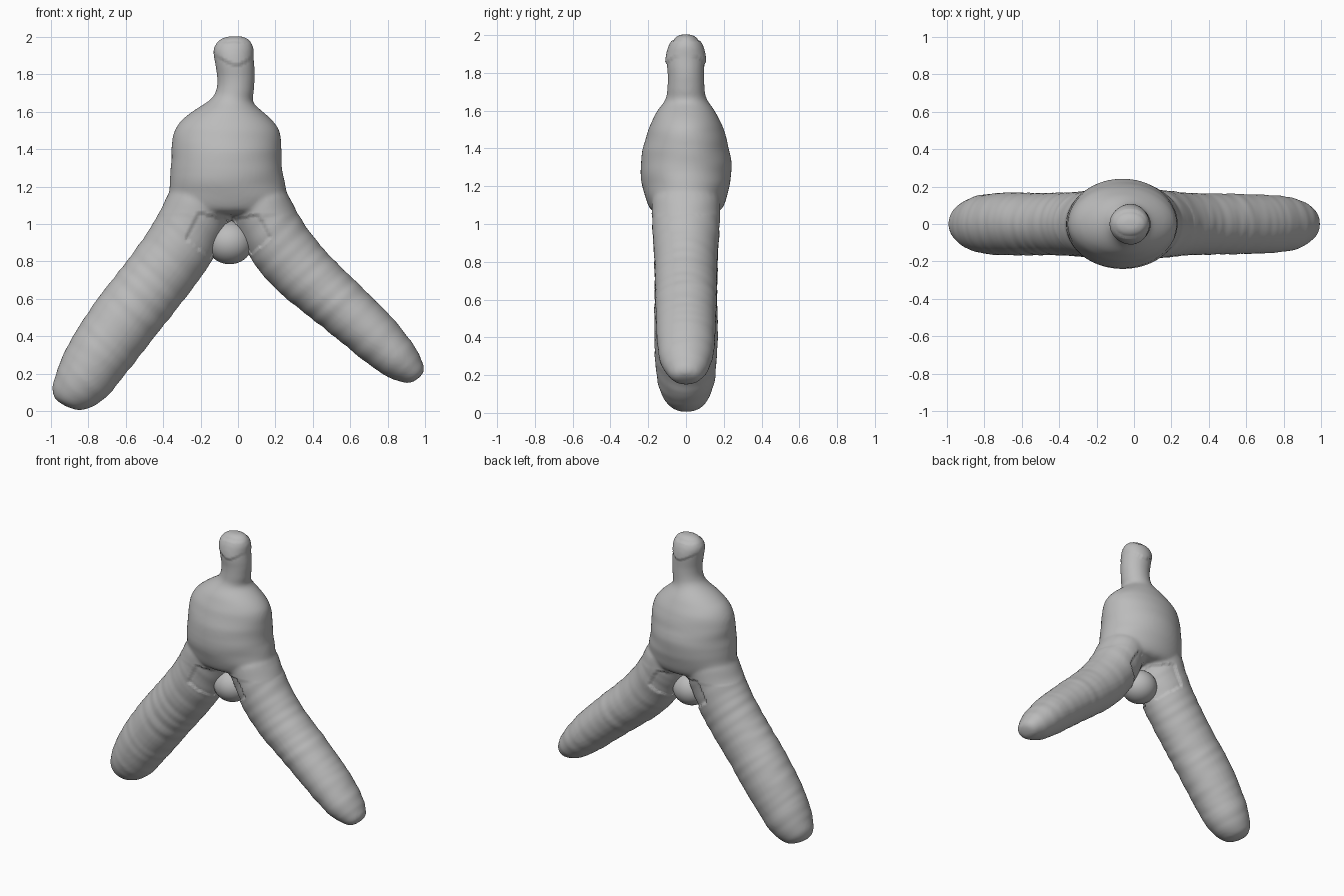
import bpy, bmesh, math
from mathutils import Vector, noise

if "Cube" in bpy.data.objects:
    bpy.data.objects.remove(bpy.data.objects["Cube"])

clay = bpy.data.materials.new("grey_clay")
clay.diffuse_color = (0.5, 0.5, 0.5, 1)
clay.use_nodes = True
clay.node_tree.nodes["Principled BSDF"].inputs["Base Color"].default_value = clay.diffuse_color
SIDES = 24


def loft(bm, rows):
    """Closed tube; each row is left x, left z, right x, right z, half depth."""
    rings = []
    for x0, z0, x1, z1, d in rows:
        a, b = Vector((x0, 0, z0)), Vector((x1, 0, z1))
        ring = []
        for i in range(SIDES):
            t = 2 * math.pi * i / SIDES
            p = (a + b) / 2 + (b - a) / 2 * math.cos(t)
            p.y = d * math.sin(t)
            ring.append(bm.verts.new(p))
        rings.append(ring)
    for r, s in zip(rings, rings[1:]):
        for i in range(SIDES):
            j = (i + 1) % SIDES
            bm.faces.new((r[i], r[j], s[j], s[i]))
    bm.faces.new(rings[0])
    bm.faces.new(rings[-1])


def level(z, x0, x1, d):
    return (x0, z, x1, z, d)


bm = bmesh.new()
# Torso, neck and head
loft(bm, [
    level(2.005, -0.06, 0.03, 0.035), level(1.985, -0.11, 0.07, 0.065),
    level(1.94, -0.134, 0.088, 0.088), level(1.89, -0.134, 0.088, 0.1),
    level(1.84, -0.115, 0.088, 0.1), level(1.75, -0.113, 0.093, 0.098),
    level(1.69, -0.118, 0.083, 0.1), level(1.65, -0.165, 0.075, 0.115),
    level(1.60, -0.245, 0.13, 0.155), level(1.55, -0.315, 0.2, 0.182),
    level(1.49, -0.35, 0.234, 0.207), level(1.4, -0.358, 0.234, 0.232),
    level(1.3, -0.361, 0.237, 0.248), level(1.2, -0.37, 0.255, 0.238),
    level(1.1, -0.385, 0.285, 0.205), level(1.04, -0.34, 0.25, 0.175),
])
# Left leg
loft(bm, [
    (-0.34, 1.26, -0.02, 1.16, 0.19), (-0.385, 1.13, -0.03, 1.03, 0.185),
    (-0.46, 0.99, -0.125, 0.81, 0.172), (-0.60, 0.795, -0.265, 0.62, 0.168),
    (-0.70, 0.67, -0.39, 0.465, 0.168), (-0.80, 0.54, -0.51, 0.31, 0.17),
    (-0.90, 0.38, -0.62, 0.17, 0.167), (-0.965, 0.24, -0.70, 0.07, 0.155),
    (-1.0, 0.12, -0.78, 0.015, 0.115), (-0.985, 0.05, -0.86, -0.003, 0.065),
])
# Right leg
loft(bm, [
    (0.25, 1.24, -0.06, 1.16, 0.19), (0.30, 1.08, -0.04, 1.02, 0.185),
    (0.405, 0.93, 0.08, 0.77, 0.172), (0.50, 0.82, 0.225, 0.62, 0.166),
    (0.61, 0.715, 0.40, 0.49, 0.164), (0.765, 0.57, 0.57, 0.35, 0.162),
    (0.89, 0.425, 0.745, 0.21, 0.152), (0.965, 0.32, 0.83, 0.165, 0.125),
    (1.0, 0.24, 0.90, 0.145, 0.085), (0.99, 0.195, 0.94, 0.155, 0.045),
])
bmesh.ops.recalc_face_normals(bm, faces=bm.faces)
rough = bpy.data.meshes.new("rough_body")
bm.to_mesh(rough)
bm.free()

# Fuse the three tubes into one soft skin
body = bpy.data.objects.new("body", rough)
bpy.context.collection.objects.link(body)
sub = body.modifiers.new("rounding", 'SUBSURF')
sub.levels = sub.render_levels = 2
fuse = body.modifiers.new("fuse", 'REMESH')
fuse.mode = 'VOXEL'
fuse.voxel_size = 0.0115
soft = body.modifiers.new("soften", 'SMOOTH')
soft.factor = 0.5
soft.iterations = 8
deps = bpy.context.evaluated_depsgraph_get()
skin = bpy.data.meshes.new_from_object(body.evaluated_get(deps))
body.modifiers.clear()
body.data = skin
skin.name = "body"

# Recessed patches at the top of each leg, front and back
PATCHES = [[(-0.28, 0.92), (-0.21, 1.06), (-0.03, 1.02), (-0.13, 0.80)],
           [(-0.04, 1.02), (0.11, 1.05), (0.175, 0.925), (0.03, 0.80)]]


def inside(x, z, poly):
    return all((bx - ax) * (z - az) - (bz - az) * (x - ax) < 0
               for (ax, az), (bx, bz) in zip(poly, poly[1:] + poly[:1]))


bm = bmesh.new()
bm.from_mesh(skin)
bm.normal_update()
for v in bm.verts:
    x, y, z = v.co
    side = 1 if y > 0 else -1
    n = v.normal.copy()
    # Fine wrinkles running around the limbs
    along = z - abs(x) * 0.9 if z < 1.05 else z
    v.co += n * 0.004 * noise.noise(Vector((x * 2, y * 5, along * 14)))
    if abs(y) > 0.06 and any(inside(x, z, p) for p in PATCHES):
        v.co.y -= side * 0.012
    # Cap of the head with a V-shaped rim
    if z > 1.845 + 0.5 * abs(x + 0.01) and z < 1.97:
        v.co.y += 0.01 * n.y
bm.to_mesh(skin)
bm.free()
skin.materials.clear()
skin.materials.append(clay)

# Small rounded lobe between the legs
bm = bmesh.new()
bmesh.ops.create_uvsphere(bm, u_segments=32, v_segments=20, radius=1)
for v in bm.verts:
    x, y, z = v.co
    v.co = (-0.045 + 0.125 * x, 0.12 * y, 0.90 + 0.115 * z)
lobe_mesh = bpy.data.meshes.new("lower_lobe")
bm.to_mesh(lobe_mesh)
bm.free()
lobe_mesh.materials.append(clay)
lobe = bpy.data.objects.new("lower_lobe", lobe_mesh)
bpy.context.collection.objects.link(lobe)

for ob in (body, lobe):
    for p in ob.data.polygons:
        p.use_smooth = True
